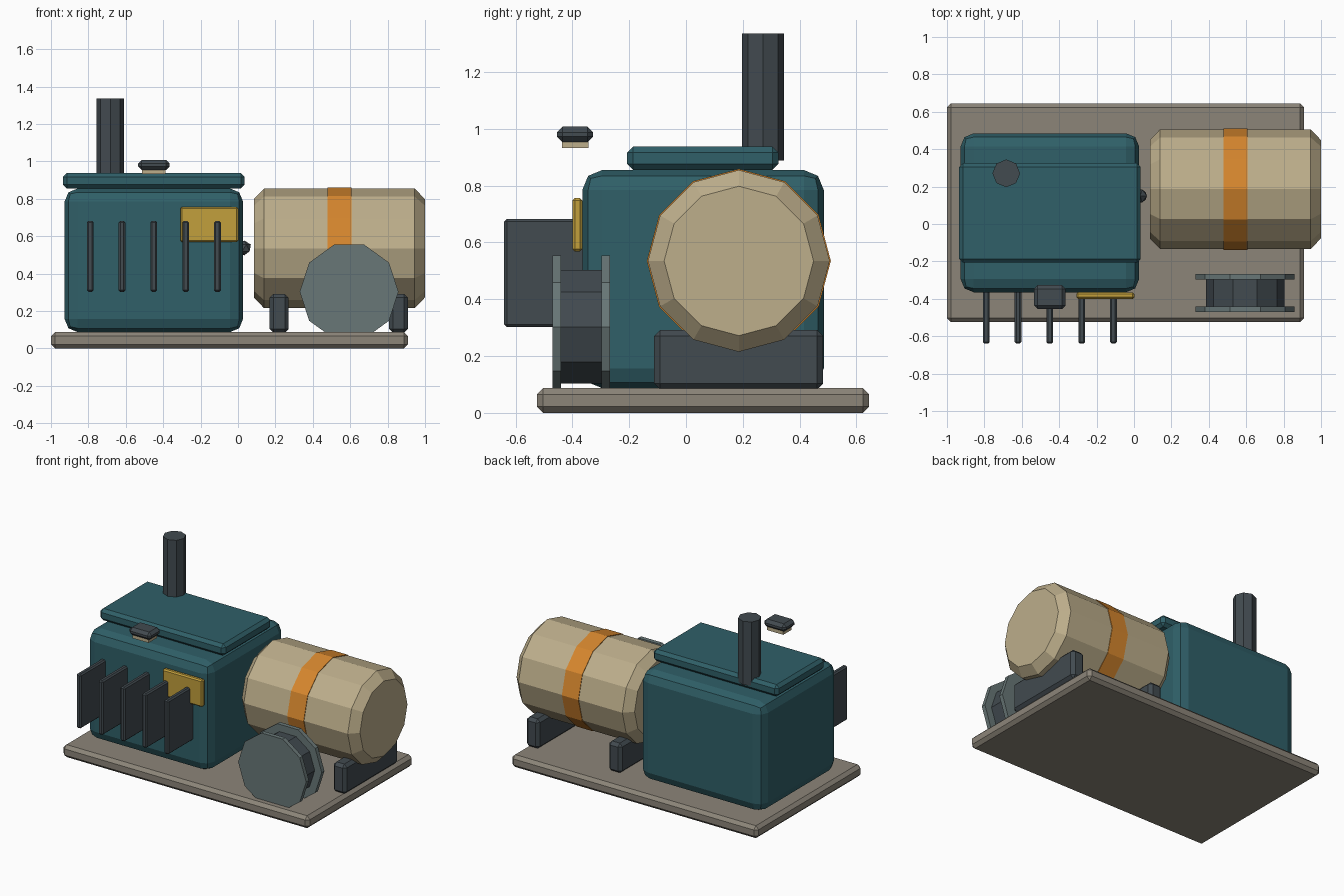
import bpy
import bmesh
import math
from mathutils import Matrix

old = bpy.data.objects.get("Cube")
if old:
    bpy.data.objects.remove(old, do_unlink=True)


def material(name, r, g, b):
    m = bpy.data.materials.new(name)
    m.use_nodes = True
    m.diffuse_color = (r, g, b, 1)
    m.node_tree.nodes["Principled BSDF"].inputs["Base Color"].default_value = (r, g, b, 1)
    return m


TEAL = material("teal paint", 0.029, 0.115, 0.138)
STONE = material("warm grey", 0.262, 0.234, 0.191)
TAN = material("tan metal", 0.51, 0.425, 0.26)
ORANGE = material("orange", 0.67, 0.24, 0.027)
YELLOW = material("yellow", 0.54, 0.35, 0.045)
DARK = material("dark steel", 0.054, 0.069, 0.08)
GREY = material("grey green steel", 0.14, 0.185, 0.185)


def finish(name, bm, mat, bevel, segments=1):
    mesh = bpy.data.meshes.new(name)
    bm.to_mesh(mesh)
    bm.free()
    mesh.materials.append(mat)
    ob = bpy.data.objects.new(name, mesh)
    bpy.context.scene.collection.objects.link(ob)
    if bevel:
        mod = ob.modifiers.new("bevel", "BEVEL")
        mod.width = bevel
        mod.segments = segments
        mod.limit_method = "ANGLE"
        mod.angle_limit = math.radians(60)
    return ob


def box(name, xs, ys, zs, mat, bevel=0.0, segments=1):
    """Box given by its extent on each axis."""
    spans = (xs, ys, zs)
    centre = [(a + b) / 2 for a, b in spans]
    size = [b - a for a, b in spans]
    bm = bmesh.new()
    bmesh.ops.create_cube(bm, size=1, matrix=Matrix.Translation(centre) @ Matrix.Diagonal((*size, 1)))
    return finish(name, bm, mat, bevel, segments)


def cylinder(name, centre, radius, length, sides, axis, mat, bevel=0.0):
    """Faceted cylinder along an axis, with one corner pointing up."""
    turn = {"X": Matrix.Rotation(math.pi / 2, 4, "Y"),
            "Y": Matrix.Rotation(math.pi / 2, 4, "X"),
            "Z": Matrix.Identity(4)}[axis]
    # the starting corner is brought to the top for lying cylinders
    spin = Matrix.Rotation(math.pi / 2 if axis == "Y" else 0, 4, "Z")
    bm = bmesh.new()
    bmesh.ops.create_cone(bm, cap_ends=True, segments=sides, radius1=radius, radius2=radius,
                          depth=length, matrix=Matrix.Translation(centre) @ turn @ spin)
    return finish(name, bm, mat, bevel)


# Base slab
box("base_slab", (-1, 0.91), (-0.525, 0.645), (0, 0.087), STONE, 0.022)

# Engine housing with lid and exhaust
box("housing", (-0.927, 0.027), (-0.365, 0.485), (0.087, 0.855), TEAL, 0.07, 2)
box("housing_lid", (-0.936, 0.036), (-0.207, 0.325), (0.855, 0.938), TEAL, 0.021)
cylinder("exhaust_pipe", (-0.683, 0.271, 1.112), 0.074, 0.446, 8, "Z", DARK)

# Cooling fins on the front
for i in range(5):
    x = -0.79 + 0.17 * i
    box(f"cooling_fin_{i + 1}", (x - 0.018, x + 0.018), (-0.64, -0.33), (0.302, 0.682), DARK, 0.009)

# Control panel
box("control_panel", (-0.308, 0.002), (-0.4, -0.365), (0.568, 0.757), YELLOW, 0.009)

# Raised cap with its seat
box("cap", (-0.535, -0.365), (-0.455, -0.327), (0.953, 1.008), DARK, 0.02)
box("cap_seat", (-0.514, -0.388), (-0.437, -0.343), (0.932, 0.96), TAN)

# Outlet knob between housing and tank
bm = bmesh.new()
bmesh.ops.create_icosphere(bm, subdivisions=1, radius=0.04,
                           matrix=Matrix.Translation((0.033, 0.15, 0.537)))
finish("outlet_knob", bm, DARK, 0)

# Tank, band and cradles
cylinder("tank", (0.542, 0.186, 0.535), 0.32, 0.915, 12, "X", TAN, 0.055)
cylinder("tank_band", (0.542, 0.186, 0.535), 0.324, 0.128, 12, "X", ORANGE)
for name, x in (("inner_cradle", 0.22), ("outer_cradle", 0.858)):
    box(name, (x - 0.051, x + 0.051), (-0.112, 0.483), (0.083, 0.292), DARK, 0.021)

# Hose reel
for name, y in (("front_reel_flange", -0.455), ("back_reel_flange", -0.283)):
    cylinder(name, (0.594, y, 0.303), 0.264, 0.03, 10, "Y", GREY)
cylinder("reel_drum", (0.594, -0.369, 0.303), 0.21, 0.16, 10, "Y", DARK)
